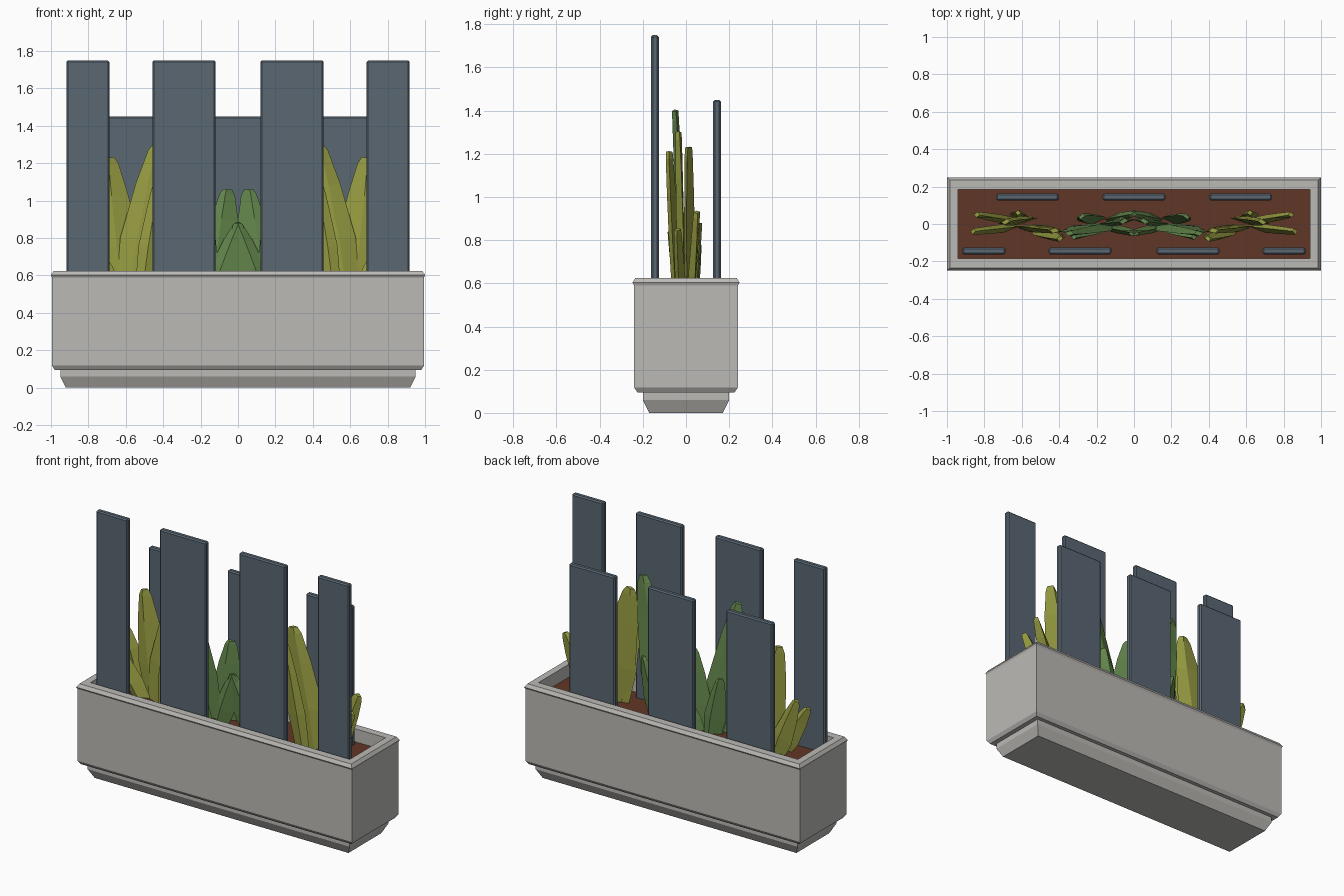
import bpy, bmesh
from mathutils import Vector

if "Cube" in bpy.data.objects:
    bpy.data.objects.remove(bpy.data.objects["Cube"])


def material(name, rgb):
    m = bpy.data.materials.new(name)
    m.use_nodes = True
    m.diffuse_color = (*rgb, 1)
    m.node_tree.nodes["Principled BSDF"].inputs["Base Color"].default_value = (*rgb, 1)
    return m


CONCRETE = material("pale concrete", (0.50, 0.49, 0.465))
SLATE = material("slate blue", (0.10, 0.135, 0.17))
SOIL = material("brown soil", (0.12, 0.037, 0.02))
OLIVE = material("olive leaf", (0.32, 0.345, 0.055))
GREEN = material("green leaf", (0.13, 0.25, 0.075))


def finish(bm, name, mat):
    bmesh.ops.recalc_face_normals(bm, faces=bm.faces)
    mesh = bpy.data.meshes.new(name)
    bm.to_mesh(mesh)
    bm.free()
    mesh.materials.append(mat)
    obj = bpy.data.objects.new(name, mesh)
    bpy.context.collection.objects.link(obj)
    return obj


def loft(bm, rings):
    """Skin four-sided rings of points and cap both ends."""
    loops = [[bm.verts.new(p) for p in ring] for ring in rings]
    for a, b in zip(loops, loops[1:]):
        for i in range(4):
            j = (i + 1) % 4
            bm.faces.new((a[i], a[j], b[j], b[i]))
    bm.faces.new(loops[0])
    bm.faces.new(loops[-1])


def rectangle(hx, hy, z):
    return [(-hx, -hy, z), (hx, -hy, z), (hx, hy, z), (-hx, hy, z)]


# Planter: stepped foot, body, flared lip and hollow inside
profile = [(0.92, 0.17, 0), (0.95, 0.20, 0.06), (0.95, 0.20, 0.095),
           (0.98, 0.225, 0.095), (0.995, 0.24, 0.118), (0.995, 0.24, 0.59),
           (1.0, 0.248, 0.603), (0.985, 0.235, 0.625),
           (0.94, 0.185, 0.625), (0.94, 0.185, 0.50)]
bm = bmesh.new()
loft(bm, [rectangle(*p) for p in profile])
finish(bm, "planter_box", CONCRETE)

# Soil
bm = bmesh.new()
loft(bm, [rectangle(0.94, 0.185, z) for z in (0.505, 0.54)])
finish(bm, "soil", SOIL)


# Screen panels with a fine bevelled edge
def panel(name, x, y, width, top):
    bm = bmesh.new()
    loft(bm, [rectangle(width / 2, 0.018, z) for z in (0.51, top)])
    obj = finish(bm, name, SLATE)
    obj.location = (x, y, 0)
    bevel = obj.modifiers.new("edge", "BEVEL")
    bevel.width = 0.008
    bevel.segments = 1


for side, label in ((1, "left"), (-1, "right")):
    panel(f"front_outer_panel_{label}", side * 0.803, -0.144, 0.23, 1.75)
    panel(f"front_inner_panel_{label}", side * 0.288, -0.144, 0.337, 1.75)
    panel(f"back_outer_panel_{label}", side * 0.57, 0.144, 0.335, 1.45)
panel("back_middle_panel", 0, 0.144, 0.335, 1.45)


# Leaves: faceted blades with a blunt tip, thin from front to back
SECTIONS = [(0, 0.75), (0.35, 1), (0.72, 0.72), (0.95, 0.42), (1, 0.24)]


def leaf(bm, side, base, tip, half, skew):
    base, tip = Vector(base), Vector(tip)
    axis = (tip - base).normalized()
    across = Vector((axis.z, skew, -axis.x)).normalized()
    rings = []
    for t, w in SECTIONS:
        c = base.lerp(tip, t)
        thick = Vector((0, 0.022 * (0.6 + 0.4 * w), 0))
        ridge = across * half * w * 0.25
        ring = (c - across * half * w, c - thick + ridge,
                c + across * half * w, c + thick - ridge)
        rings.append([(p.x * side, p.y, p.z) for p in ring])
    loft(bm, rings)


# Each leaf: base point, tip point, half width, sideways skew
olive_leaves = [
    ((0.56, -0.02, 0.5), (0.425, -0.035, 1.30), 0.12, 0.12),
    ((0.50, -0.04, 0.5), (0.395, -0.078, 1.21), 0.07, -0.1),
    ((0.59, 0.02, 0.5), (0.685, 0.012, 1.23), 0.10, -0.15),
    ((0.66, 0.02, 0.5), (0.84, 0.05, 0.93), 0.075, 0.15),
    ((0.66, -0.02, 0.5), (0.86, -0.04, 0.85), 0.065, -0.1),
    ((0.60, 0.03, 0.5), (0.62, 0.06, 0.88), 0.06, 0.2),
]
green_leaves = [
    ((0.17, -0.01, 0.5), (0.345, -0.05, 1.40), 0.11, 0.12),
    ((0.20, 0.02, 0.5), (0.28, 0.04, 0.92), 0.07, -0.2),
    ((0.11, 0.01, 0.5), (0.055, 0.015, 1.06), 0.10, -0.12),
    ((0.12, -0.02, 0.5), (-0.01, -0.05, 0.88), 0.075, 0.15),
    ((0.20, -0.03, 0.5), (0.32, -0.07, 0.84), 0.065, 0.1),
    ((0.12, 0.03, 0.5), (0.0, 0.055, 0.78), 0.06, -0.15),
]
for kind, leaves, mat in (("olive", olive_leaves, OLIVE), ("green", green_leaves, GREEN)):
    for side, label in ((1, "left"), (-1, "right")):
        bm = bmesh.new()
        for base, tip, half, skew in leaves:
            leaf(bm, side, base, tip, half, skew)
        finish(bm, f"{kind}_plant_{label}", mat)
